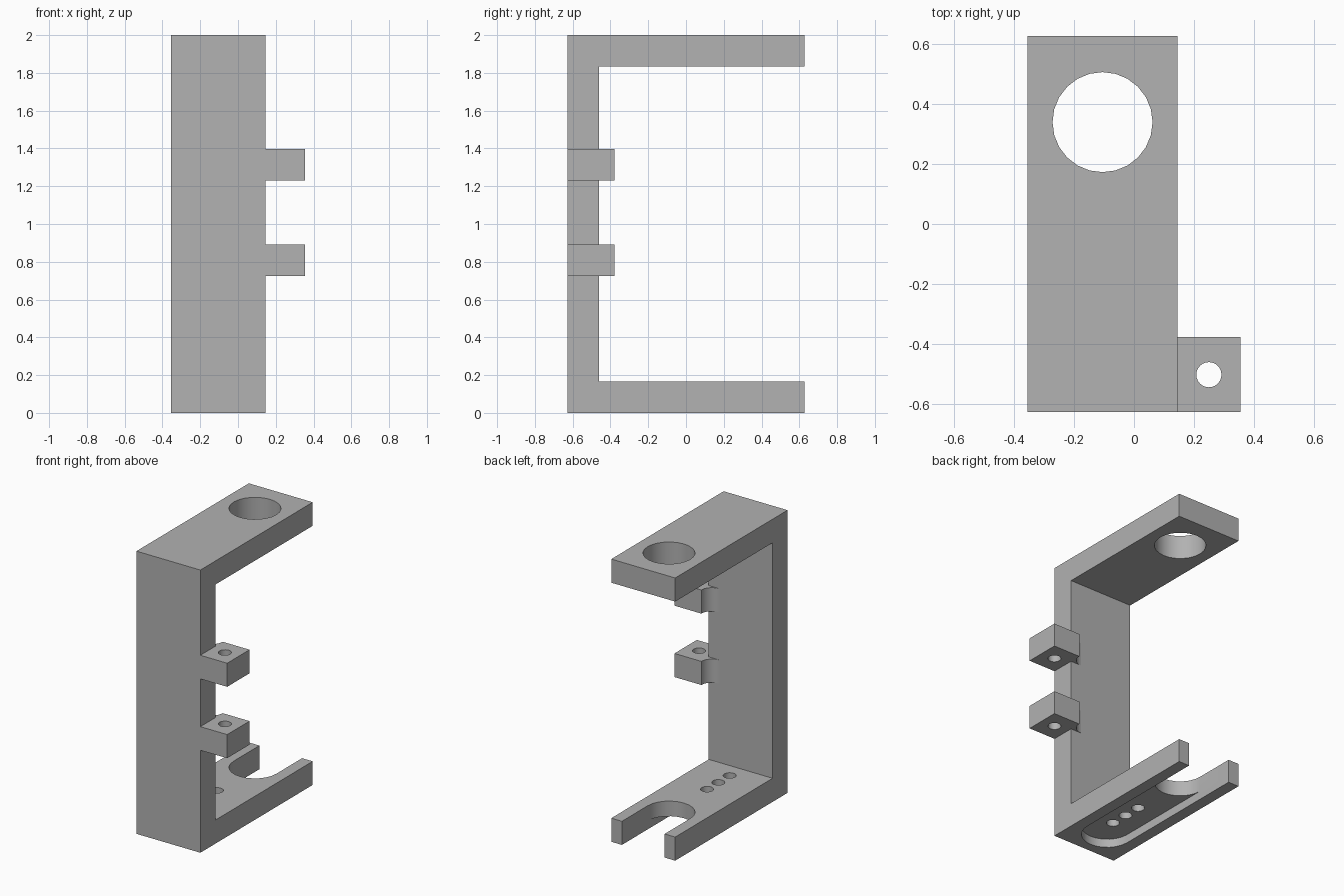
import bpy, bmesh
from math import sin, cos, pi, radians
from mathutils import Vector

cube = bpy.data.objects.get("Cube")
if cube:
    bpy.data.objects.remove(cube, do_unlink=True)

grey = bpy.data.materials.new("plain grey")
grey.use_nodes = True
GREY = (0.445, 0.445, 0.445, 1)
grey.diffuse_color = GREY
grey.node_tree.nodes["Principled BSDF"].inputs["Base Color"].default_value = GREY

# Overall sizes
X0, X1 = -0.355, 0.145          # sides of the main frame
XC = (X0 + X1) / 2
Y = 0.628                       # half depth
T = 0.167                       # wall thickness
WALL = -Y + T                   # inner face of the upright
HOLE_Y, HOLE_R = 0.34, 0.167
POCKET_Y, POCKET_Z = -0.395, 0.06
PIN_R = 0.042


def prism(name, points, push):
    """Closed outline of 3D points, extruded along push."""
    bm = bmesh.new()
    face = bm.faces.new([bm.verts.new(p) for p in points])
    out = bmesh.ops.extrude_face_region(bm, geom=[face])
    moved = [v for v in out["geom"] if isinstance(v, bmesh.types.BMVert)]
    bmesh.ops.translate(bm, verts=moved, vec=Vector(push))
    bmesh.ops.recalc_face_normals(bm, faces=bm.faces)
    mesh = bpy.data.meshes.new(name)
    bm.to_mesh(mesh)
    bm.free()
    mesh.materials.append(grey)
    obj = bpy.data.objects.new(name, mesh)
    bpy.context.collection.objects.link(obj)
    return obj


def arc(cx, cy, r, start, end, steps):
    angles = [radians(start + (end - start) * i / steps) for i in range(steps + 1)]
    return [(cx + r * cos(a), cy + r * sin(a)) for a in angles]


def upright(name, outline, z0, z1):
    return prism(name, [(x, y, z0) for x, y in outline], (0, 0, z1 - z0))


def circle(cx, cy, r, sides=24):
    return arc(cx, cy, r, 0, 360, sides)[:-1]


def stadium(y0, y1, r):
    return arc(XC, y0, r, 180, 360, 12) + arc(XC, y1, r, 0, 180, 12)


def activate(obj):
    bpy.ops.object.select_all(action="DESELECT")
    obj.select_set(True)
    bpy.context.view_layer.objects.active = obj


def cut(obj, outline, z0, z1):
    """Cut a vertical shape out of obj and discard the cutter."""
    cutter = upright("cutter", outline, z0, z1)
    cutter.hide_render = True
    mod = obj.modifiers.new("cut", "BOOLEAN")
    mod.operation, mod.solver, mod.object = "DIFFERENCE", "EXACT", cutter
    activate(obj)
    bpy.ops.object.modifier_apply(modifier=mod.name)
    bpy.data.objects.remove(cutter, do_unlink=True)


def finish(obj):
    activate(obj)
    bpy.ops.object.shade_smooth_by_angle(angle=radians(30))


# C-shaped frame
profile = [(-Y, 0), (Y, 0), (Y, T), (WALL, T), (WALL, 2 - T), (Y, 2 - T), (Y, 2), (-Y, 2)]
frame = prism("bracket_frame", [(X0, y, z) for y, z in profile], (X1 - X0, 0, 0))

# Round hole in the top arm
cut(frame, circle(XC, HOLE_Y, HOLE_R), 1.5, 2.2)

# Open-ended slot, underside pocket and pin holes in the bottom arm
slot = arc(XC, HOLE_Y, HOLE_R, 180, 360, 12) + [(XC + HOLE_R, 1), (XC - HOLE_R, 1)]
cut(frame, slot, -0.2, 0.4)
cut(frame, stadium(POCKET_Y, HOLE_Y, HOLE_R), -0.2, POCKET_Z)
for y in (-0.338, -0.211, -0.085):
    cut(frame, circle(XC, y, PIN_R), -0.2, 0.4)
finish(frame)

# Side lugs, each with a concave fillet against the inner wall and a pin hole
LUG_X, LUG_Y = 0.355, -0.378
R = LUG_Y - WALL
lug_outline = [(X1, -Y), (LUG_X, -Y), (LUG_X, LUG_Y)]
lug_outline += arc(X1 - R, LUG_Y, R, 0, -90, 8)
lug_outline += [(X1, WALL)]
for name, z in (("lower_lug", 0.725), ("upper_lug", 1.23)):
    lug = upright(name, lug_outline, z, z + T)
    cut(lug, circle(0.25, -0.503, PIN_R), z - 0.1, z + T + 0.1)
    finish(lug)
